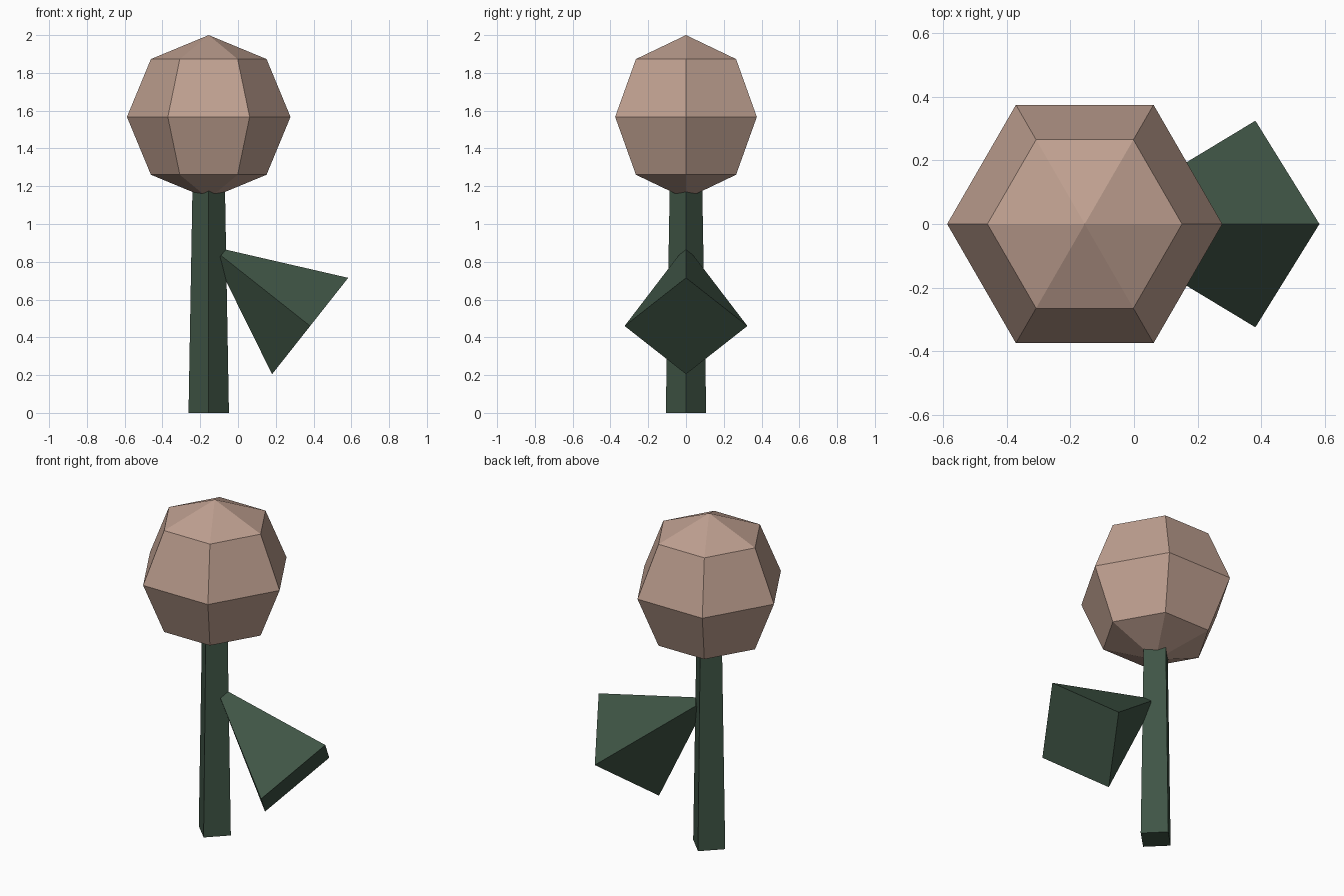
import bpy, bmesh
from math import cos, sin, pi
from mathutils import Matrix, Vector

if "Cube" in bpy.data.objects:
    bpy.data.objects.remove(bpy.data.objects["Cube"])


def material(name, rgb):
    mat = bpy.data.materials.new(name)
    mat.diffuse_color = (*rgb, 1)
    mat.use_nodes = True
    mat.node_tree.nodes["Principled BSDF"].inputs["Base Color"].default_value = mat.diffuse_color
    return mat


def lathe(name, profile, sides, matrix, mat):
    """Flat-faced turned solid from (radius, z) points; first corner on +x."""
    bm = bmesh.new()
    rings = []
    for r, z in profile:
        n = sides if r > 0 else 1
        rings.append([bm.verts.new((r * cos(2 * pi * i / sides),
                                    r * sin(2 * pi * i / sides), z)) for i in range(n)])
    for a, b in zip(rings, rings[1:]):
        for i in range(sides):
            j = (i + 1) % sides
            quad = [a[i % len(a)], a[j % len(a)], b[j % len(b)], b[i % len(b)]]
            bm.faces.new(list(dict.fromkeys(quad)))
    for ring in (rings[0], rings[-1]):
        if len(ring) > 2:
            bm.faces.new(ring)
    bmesh.ops.recalc_face_normals(bm, faces=bm.faces)
    mesh = bpy.data.meshes.new(name)
    bm.to_mesh(mesh)
    bm.free()
    mesh.materials.append(mat)
    obj = bpy.data.objects.new(name, mesh)
    obj.matrix_world = matrix
    bpy.context.collection.objects.link(obj)
    return obj


green = material("dark_green", (0.05, 0.09, 0.06))
pink = material("dusty_pink", (0.52, 0.35, 0.28))
STEM_X = -0.155

# Stem: tapered four-sided post running up into the head
lathe("stem", [(0.107, 0), (0.085, 1.25)], 4, Matrix.Translation((STEM_X, 0, 0)), green)

# Flower head: six-sided, four-ring ball
R = 0.433
ball = [(0, -R)] + [(R * cos(a), R * sin(a)) for a in (-pi / 4, 0, pi / 4)] + [(0, R)]
lathe("flower_head", ball, 6, Matrix.Translation((STEM_X, 0, 2 - R)), pink)

# Leaf: four-sided cone, wide end outwards, narrow end against the stem
base, tip = Vector((0.382, 0, 0.46)), Vector((-0.09, 0, 0.833))
axis = (tip - base).normalized()
side = Vector((0, 1, 0))
rot = Matrix((side.cross(axis), side, axis)).transposed().to_4x4()
lathe("leaf", [(0.325, 0), (0.04, (tip - base).length)], 4,
      Matrix.Translation(base) @ rot, green)
